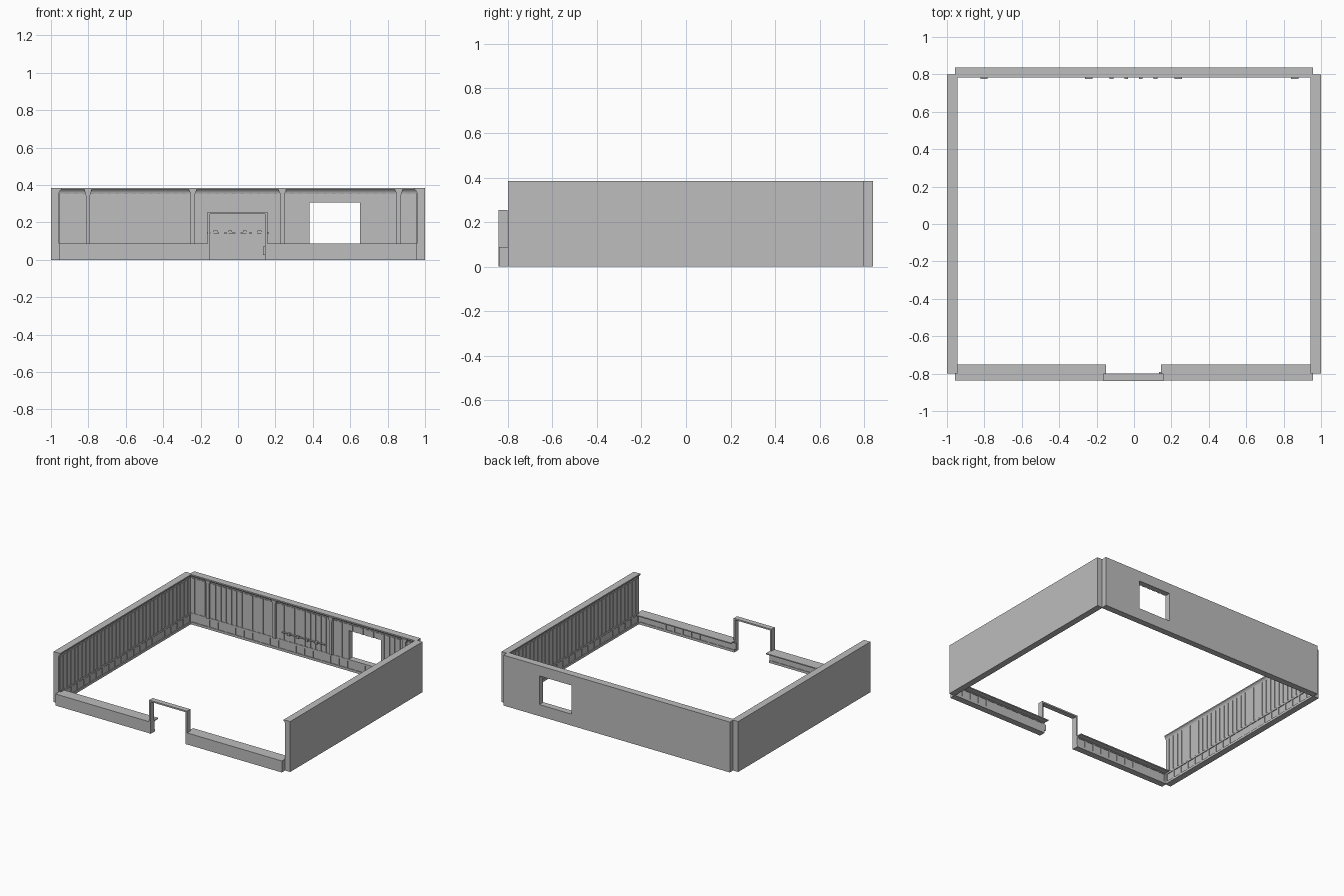
import bpy, bmesh
from mathutils import Vector

if "Cube" in bpy.data.objects:
    bpy.data.objects.remove(bpy.data.objects["Cube"], do_unlink=True)

grey = bpy.data.materials.new("plain grey")
grey.use_nodes = True
COLOR = (0.51, 0.51, 0.51, 1)
grey.diffuse_color = COLOR
grey.node_tree.nodes["Principled BSDF"].inputs["Base Color"].default_value = COLOR

TOP, RAIL = 0.385, 0.088     # full wall height, wainscot height
BODY = 0.042                 # wall thickness
WINDOW = (0.382, 0.652, 0.307)  # left, right, top

# Each wall maps (along, depth inward from outer face, height) to the room
SIDES = {
    "back": lambda u, d, z: (u, 0.838 - d, z),
    "front": lambda u, d, z: (u, -0.838 + d, z),
    "left": lambda u, d, z: (1 - d, u, z),
    "right": lambda u, d, z: (-1 + d, u, z),
}


class Part:
    """Collects solids into one object along a given wall."""

    def __init__(self, name, side):
        self.name, self.place, self.bm = name, SIDES[side], bmesh.new()

    def loft(self, *loops):
        a, b = ([self.bm.verts.new(Vector(self.place(*p))) for p in loop] for loop in loops)
        n = len(a)
        faces = [self.bm.faces.new(a), self.bm.faces.new(b[::-1])]
        for i in range(n):
            j = (i + 1) % n
            faces.append(self.bm.faces.new((a[i], b[i], b[j], a[j])))
        bmesh.ops.recalc_face_normals(self.bm, faces=faces)

    def prism(self, u0, u1, profile):
        self.loft([(u0, d, z) for d, z in profile], [(u1, d, z) for d, z in profile])

    def plate(self, d0, d1, outline):
        self.loft([(u, d0, z) for u, z in outline], [(u, d1, z) for u, z in outline])

    def box(self, u0, u1, d0, d1, z0, z1):
        self.prism(u0, u1, [(d0, z0), (d1, z0), (d1, z1), (d0, z1)])

    def finish(self):
        mesh = bpy.data.meshes.new(self.name)
        self.bm.to_mesh(mesh)
        self.bm.free()
        mesh.materials.append(grey)
        obj = bpy.data.objects.new(self.name, mesh)
        bpy.context.collection.objects.link(obj)
        return obj


def wainscot(side, u0, u1, name):
    """Low panelling: base, top rail and regular stiles."""
    p = Part(name, side)
    p.box(u0, u1, BODY, BODY + 0.006, 0, 0.018)
    p.box(u0, u1, BODY, BODY + 0.006, RAIL - 0.014, RAIL)
    count = round((u1 - u0) / 0.075)
    step = (u1 - u0 - 0.016) / count
    for i in range(count + 1):
        u = u0 + i * step
        p.box(u, u + 0.016, BODY, BODY + 0.004, 0.018, RAIL - 0.014)
    p.finish()


def crown(side, u0, u1):
    p = Part(side + "_crown_moulding", side)
    p.prism(u0, u1, [(BODY - 0.002, 0.352), (BODY, 0.352), (BODY + 0.004, 0.365),
                     (BODY + 0.013, 0.376), (BODY + 0.013, TOP), (BODY - 0.002, TOP)])
    p.finish()


def planks(side, u0, u1, window=None):
    """Vertical boards with narrow gaps, stopping above the window."""
    p = Part(side + "_planks", side)
    count = round((u1 - u0) / 0.045)
    step = (u1 - u0) / count
    for i in range(count):
        a, b = u0 + i * step + 0.009, u0 + (i + 1) * step - 0.009
        over_window = window and b > window[0] and a < window[1]
        p.box(a, b, BODY, BODY + 0.004, window[2] if over_window else RAIL, 0.354)
    p.finish()


def wall(side, half):
    p = Part(side + "_wall", side)
    p.box(-half, half, 0, BODY, 0, TOP)
    return p.finish()


# Side walls
for side in ("left", "right"):
    wall(side, 0.798)
    wainscot(side, -0.798, 0.798, side + "_wainscot")
    planks(side, -0.798, 0.798)
    crown(side, -0.798, 0.798)

# Back wall with its window opening
back = wall("back", 0.957)
cut = Part("window_cutter", "back")
cut.box(WINDOW[0], WINDOW[1], -0.1, 0.1, RAIL, WINDOW[2])
cutter = cut.finish()
cutter.hide_render = True
mod = back.modifiers.new("window", "BOOLEAN")
mod.object, mod.operation, mod.solver = cutter, "DIFFERENCE", "EXACT"
bpy.context.view_layer.objects.active = back
bpy.ops.object.modifier_apply(modifier=mod.name)
bpy.data.objects.remove(cutter, do_unlink=True)
wainscot("back", -0.957, 0.957, "back_wainscot")
planks("back", -0.957, 0.957, WINDOW)
crown("back", -0.957, 0.957)

# Pilasters flaring outward at the top
pilasters = Part("pilasters", "back")
HALF = [(0.012, RAIL), (0.012, 0.345), (0.014, 0.358), (0.02, 0.37), (0.02, 0.376)]
for u in (-0.802, -0.242, 0.237, 0.86):
    right = [(u + w, z) for w, z in HALF]
    left = [(u - w, z) for w, z in reversed(HALF)]
    pilasters.plate(BODY, BODY + 0.02, right + left)
pilasters.finish()

# Coat rail with hooks
hooks = Part("coat_rail", "back")
hooks.box(-0.18, 0.18, BODY, BODY + 0.012, 0.142, 0.15)
for u in (-0.12, -0.042, 0.036, 0.115):
    hooks.box(u - 0.01, u + 0.01, BODY, BODY + 0.02, 0.138, 0.156)
hooks.finish()

# Low front walls with an overhanging ledge
for name, u0, u1 in (("right", -0.957, -0.15), ("left", 0.145, 0.957)):
    low = Part("front_low_wall_" + name, "front")
    low.box(u0, u1, 0, BODY, 0, RAIL)
    low.finish()
    ledge = Part("front_ledge_" + name, "front")
    ledge.box(max(u0, -0.945), min(u1, 0.945), BODY, 0.088, RAIL - 0.008, RAIL)
    ledge.finish()
    wainscot("front", u0, u1, "front_wainscot_" + name)

# Doorway frame
frame = Part("door_frame", "front")
frame.box(-0.162, -0.15, -0.002, 0.038, 0, 0.244)
frame.box(0.145, 0.157, -0.002, 0.038, 0, 0.244)
frame.box(-0.162, 0.157, -0.002, 0.038, 0.244, 0.255)
frame.finish()

# Latch plate beside the doorway
latch = Part("latch_plate", "front")
latch.box(0.133, 0.146, BODY - 0.004, BODY + 0.004, 0.025, 0.07)
latch.finish()
